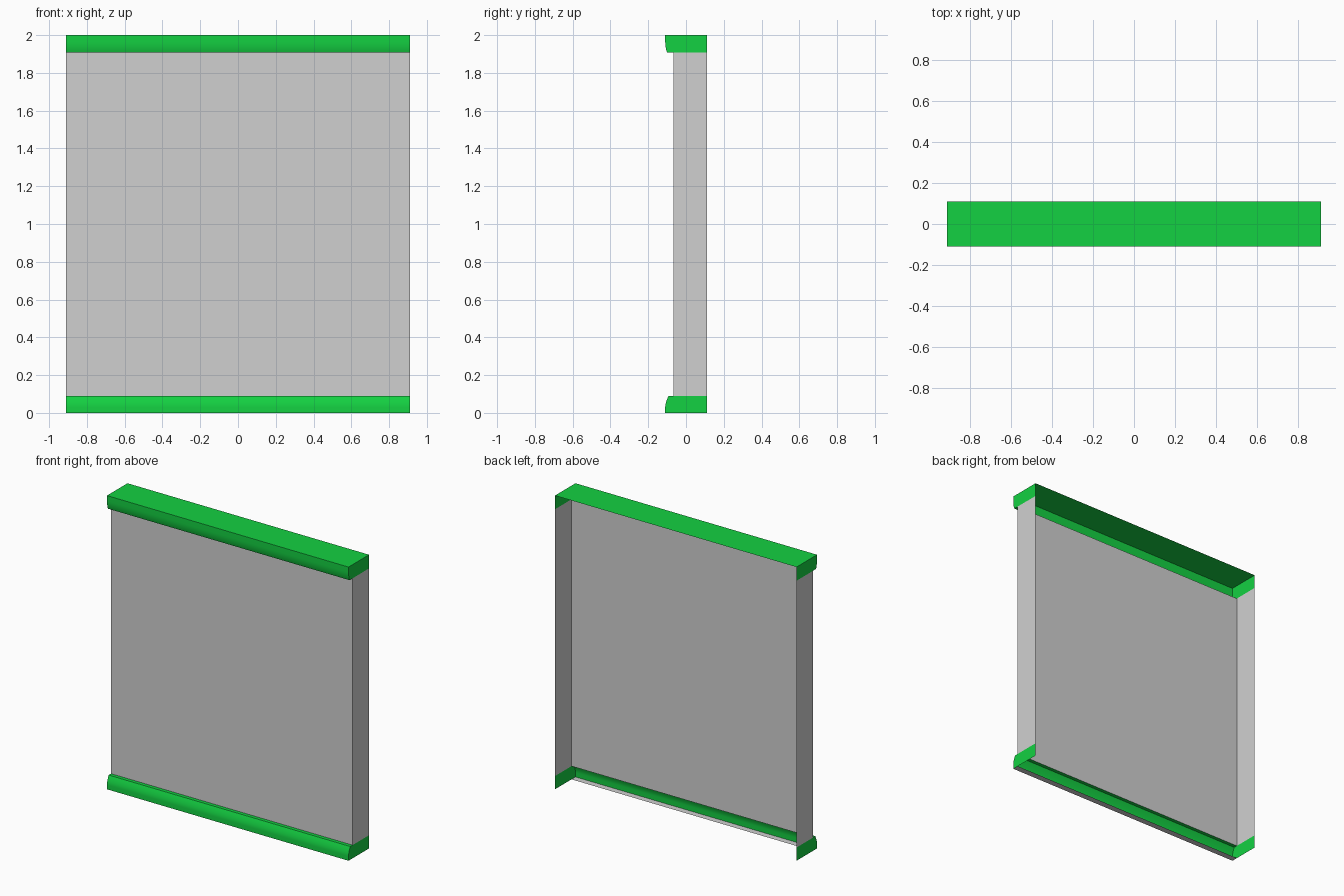
import bpy, bmesh

HALF_W = 0.91
BACK, FRONT, PANEL = 0.11, -0.11, -0.067
TRIM, TOP = 0.09, 2.0
TOP_TRIM = 1.907

cube = bpy.data.objects.get("Cube")
if cube:
    bpy.data.objects.remove(cube, do_unlink=True)


def material(name, rgb):
    m = bpy.data.materials.new(name)
    m.use_nodes = True
    m.diffuse_color = (*rgb, 1)
    m.node_tree.nodes["Principled BSDF"].inputs["Base Color"].default_value = (*rgb, 1)
    return m


green = material("trim green", (0.007, 0.635, 0.054))
grey = material("panel grey", (0.63, 0.63, 0.63))


def curve(a, control, b, steps=6):
    """Points of a quadratic curve from a to b."""
    pts = []
    for i in range(steps + 1):
        t = i / steps
        pts.append(tuple((1 - t) ** 2 * p + 2 * t * (1 - t) * c + t * t * q
                         for p, c, q in zip(a, control, b)))
    return pts


def open_shell(name, profile, back_points, mats):
    """Sweep a (y, z) profile across x as a thin sheet, with flat end walls."""
    bm = bmesh.new()
    left = [bm.verts.new((HALF_W, y, z)) for y, z in profile + back_points]
    right = [bm.verts.new((-HALF_W, y, z)) for y, z in profile + back_points]
    for i in range(len(profile) - 1):
        bm.faces.new((right[i], left[i], left[i + 1], right[i + 1]))
    bm.faces.new(left[::-1])
    bm.faces.new(right)
    bm.normal_update()
    # The lip lying on the floor takes the last colour
    for f in bm.faces:
        if f.normal.z < -0.9 and f.calc_center_median().z < 0.01:
            f.material_index = len(mats) - 1
    mesh = bpy.data.meshes.new(name)
    bm.to_mesh(mesh)
    bm.free()
    for m in mats:
        mesh.materials.append(m)
    obj = bpy.data.objects.new(name, mesh)
    bpy.context.collection.objects.link(obj)
    bpy.ops.object.select_all(action='DESELECT')
    obj.select_set(True)
    bpy.context.view_layer.objects.active = obj
    bpy.ops.object.shade_smooth_by_angle(angle=0.5)


# Grey front panel with side walls, open at the back
open_shell("panel", [(PANEL, TRIM), (PANEL, TOP_TRIM)],
           [(BACK, TOP_TRIM), (BACK, TRIM)], [grey])

# Bottom trim with rounded front, open underneath apart from a narrow lip
bottom = [(PANEL, 0), (FRONT, 0)]
bottom += curve((FRONT, 0.03), (FRONT, 0.055), (-0.092, TRIM))
bottom += [(PANEL, TRIM)]
open_shell("bottom_trim", bottom, [(BACK, TRIM), (BACK, 0)], [green, grey])

# Top trim with a full cover and a front curving in underneath
top = [(PANEL, TOP_TRIM)]
top += curve((-0.10, TOP_TRIM), (FRONT, 1.935), (FRONT, 1.965))
top += [(FRONT, TOP), (BACK, TOP)]
open_shell("top_trim", top, [(BACK, TOP_TRIM)], [green])
